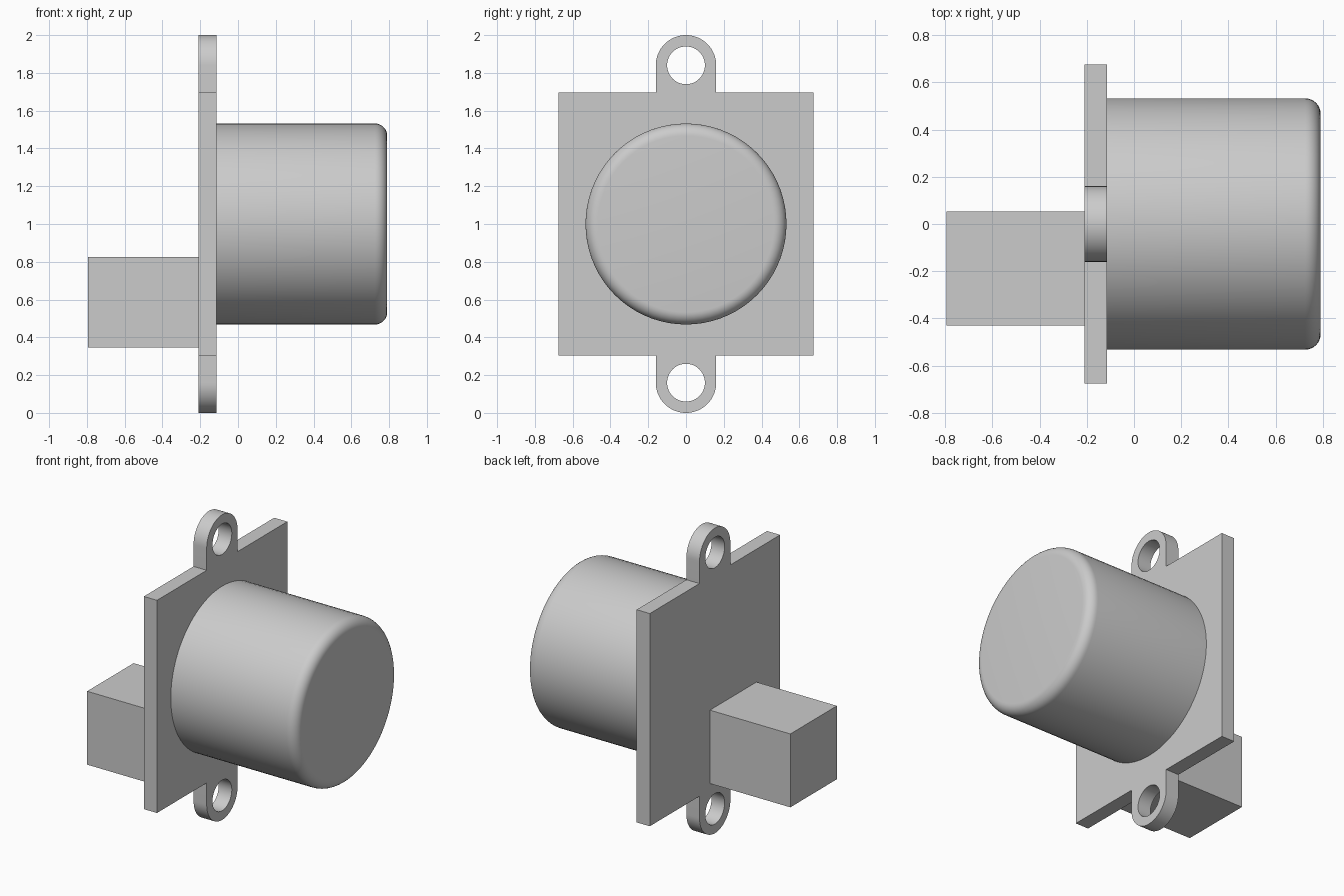
import bpy
import bmesh
from math import sin, cos, pi, radians
from mathutils import Matrix, Vector

cube = bpy.data.objects.get("Cube")
if cube:
    bpy.data.objects.remove(cube, do_unlink=True)

grey = bpy.data.materials.new("light grey")
grey.use_nodes = True
grey.diffuse_color = (0.6, 0.6, 0.6, 1)
grey.node_tree.nodes["Principled BSDF"].inputs["Base Color"].default_value = (0.6, 0.6, 0.6, 1)

PLATE_BACK, PLATE_FRONT = -0.21, -0.115
MID_Z = 1.0
LUG_R, HOLE_R = 0.16, 0.10
LUG_Z = 0.84          # lug centre above the plate middle
HALF_W, HALF_H = 0.675, 0.697


def arc(cy, cz, r, start, end, steps):
    """Points on an arc in the y-z plane."""
    angles = [start + (end - start) * i / steps for i in range(steps + 1)]
    return [(cy + r * cos(a), cz + r * sin(a)) for a in angles]


def finish(bm, name, smooth=True):
    bmesh.ops.remove_doubles(bm, verts=bm.verts, dist=1e-5)
    bmesh.ops.recalc_face_normals(bm, faces=bm.faces)
    mesh = bpy.data.meshes.new(name)
    bm.to_mesh(mesh)
    bm.free()
    mesh.materials.append(grey)
    obj = bpy.data.objects.new(name, mesh)
    bpy.context.collection.objects.link(obj)
    if smooth:
        bpy.ops.object.select_all(action="DESELECT")
        obj.select_set(True)
        bpy.context.view_layer.objects.active = obj
        bpy.ops.object.shade_smooth_by_angle(angle=radians(30))
    return obj


# Mounting plate: one outline with a lug at each end, and two screw holes
half = [(HALF_W, -HALF_H), (HALF_W, HALF_H), (LUG_R, HALF_H)]
half += arc(0, LUG_Z, LUG_R, 0, pi, 32)
half += [(-LUG_R, HALF_H)]
outline = half + [(-y, -z) for y, z in half]
loops = [outline] + [arc(0, s * LUG_Z, HOLE_R, 0, 2 * pi, 48)[:-1] for s in (1, -1)]

curve = bpy.data.curves.new("plate_outline", "CURVE")
curve.dimensions = "2D"
curve.fill_mode = "BOTH"
curve.extrude = (PLATE_FRONT - PLATE_BACK) / 2
for pts in loops:
    spline = curve.splines.new("POLY")
    spline.points.add(len(pts) - 1)
    for p, (y, z) in zip(spline.points, pts):
        p.co = (y, z, 0, 1)
    spline.use_cyclic_u = True
helper = bpy.data.objects.new("plate_outline", curve)
bpy.context.collection.objects.link(helper)
bm = bmesh.new()
bm.from_mesh(helper.to_mesh())
helper.to_mesh_clear()
bpy.data.objects.remove(helper, do_unlink=True)
# Stand the outline up: its own x, y, z become y, z, x
stand = Matrix(((0, 0, 1), (1, 0, 0), (0, 1, 0))).to_4x4()
shift = Matrix.Translation(((PLATE_BACK + PLATE_FRONT) / 2, 0, MID_Z))
bmesh.ops.transform(bm, matrix=shift @ stand, verts=bm.verts)
finish(bm, "mounting_plate")

# Round housing with a rounded rim, turned about the x axis
R, END, FILLET = 0.532, 0.79, 0.065
profile = [(PLATE_FRONT, 0), (PLATE_FRONT, R)]
profile += [(END - FILLET + FILLET * sin(a), R - FILLET + FILLET * cos(a))
            for a in (pi / 2 * i / 8 for i in range(9))]
profile += [(END, 0)]
bm = bmesh.new()
verts = [bm.verts.new((x, 0, MID_Z + r)) for x, r in profile]
edges = [bm.edges.new(pair) for pair in zip(verts, verts[1:])]
bmesh.ops.spin(bm, geom=verts + edges, cent=(0, 0, MID_Z), axis=(1, 0, 0),
               angle=2 * pi, steps=72, use_duplicate=False)
finish(bm, "round_housing")

# Connector block on the back of the plate
low = Vector((-0.793, -0.43, 0.345))
high = Vector((PLATE_BACK, 0.052, 0.826))
bm = bmesh.new()
bmesh.ops.create_cube(bm, size=1, matrix=Matrix.Translation((low + high) / 2)
                      @ Matrix.Diagonal((high - low).to_4d()))
# to_4d() adds a final 1, keeping the scale matrix affine
finish(bm, "connector_block", smooth=False)
